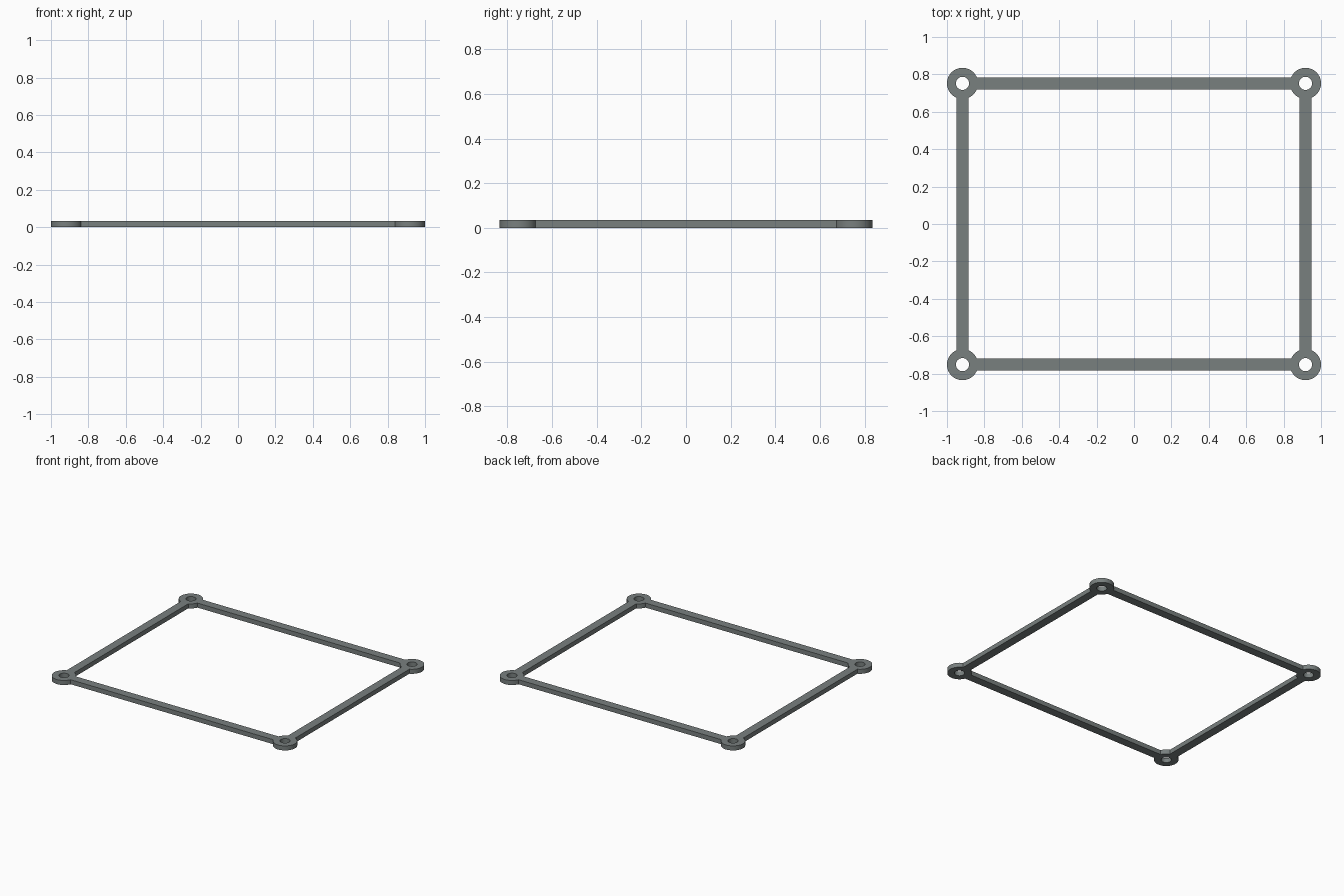
import bpy, bmesh
from math import cos, sin, pi, radians
from mathutils import Vector

if "Cube" in bpy.data.objects:
    bpy.data.objects.remove(bpy.data.objects["Cube"])

CX, CY = 0.917, 0.752        # corner eyelet centres
R, HOLE = 0.083, 0.035       # eyelet outer and hole radius
H = 0.034                    # plate thickness
SEG = 64                     # eyelet sides
SPAN = 4                     # eyelet sides covered by half a bar's width

grey = bpy.data.materials.new("slate grey")
grey.diffuse_color = (0.19, 0.215, 0.212, 1)
grey.use_nodes = True
grey.node_tree.nodes["Principled BSDF"].inputs["Base Color"].default_value = grey.diffuse_color


def finish(name, bm):
    """Turn the bmesh into a named, smoothly shaded object."""
    bmesh.ops.recalc_face_normals(bm, faces=bm.faces)
    mesh = bpy.data.meshes.new(name)
    bm.to_mesh(mesh)
    bm.free()
    mesh.materials.append(grey)
    ob = bpy.data.objects.new(name, mesh)
    bpy.context.collection.objects.link(ob)
    bpy.ops.object.select_all(action='DESELECT')
    ob.select_set(True)
    bpy.context.view_layer.objects.active = ob
    bpy.ops.object.shade_smooth_by_angle(angle=radians(30))


def on_circle(c, r, a):
    return Vector((c[0] + r * cos(a), c[1] + r * sin(a), 0))


def eyelet(name, c):
    """Flat ring with a through hole."""
    bm = bmesh.new()
    profile = [(R, 0), (R, H), (HOLE, H), (HOLE, 0)]
    loops = [[bm.verts.new(on_circle(c, r, 2 * pi * i / SEG) + Vector((0, 0, z)))
              for r, z in profile] for i in range(SEG)]
    for i in range(SEG):
        a, b = loops[i], loops[(i + 1) % SEG]
        for k in range(4):
            n = (k + 1) % 4
            bm.faces.new((a[k], b[k], b[n], a[n]))
    finish(name, bm)


def bar(name, c1, c2, direction):
    """Straight strip whose ends follow the rims of the two eyelets."""
    step = 2 * pi / SEG
    ks = range(-SPAN, SPAN + 1)
    outline = [on_circle(c1, R, direction + k * step) for k in ks]
    outline += [on_circle(c2, R, direction + pi + k * step) for k in ks]
    bm = bmesh.new()
    face = bm.faces.new([bm.verts.new(p) for p in outline])
    top = bmesh.ops.extrude_face_region(bm, geom=[face], use_keep_orig=True)
    verts = [g for g in top["geom"] if isinstance(g, bmesh.types.BMVert)]
    bmesh.ops.translate(bm, verts=verts, vec=(0, 0, H))
    finish(name, bm)


# corner eyelets
for sx, side in ((-1, "left"), (1, "right")):
    for sy, end in ((-1, "front"), (1, "back")):
        eyelet(f"{end}_{side}_eyelet", (sx * CX, sy * CY))

# connecting bars
for s, side, end in ((-1, "left", "front"), (1, "right", "back")):
    bar(f"{side}_bar", (s * CX, -CY), (s * CX, CY), pi / 2)
    bar(f"{end}_bar", (-CX, s * CY), (CX, s * CY), 0)
